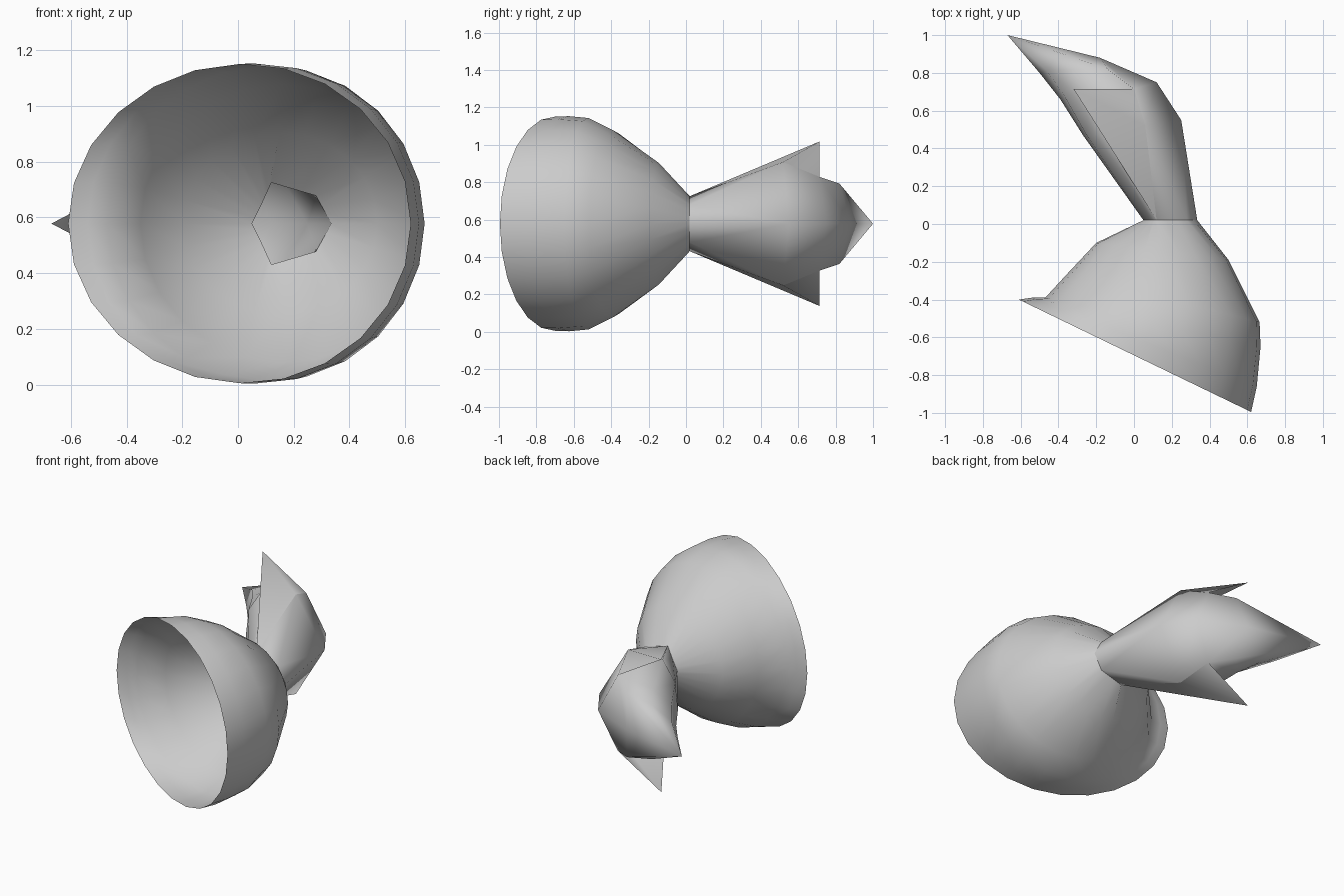
import bpy, bmesh, math

if "Cube" in bpy.data.objects:
    bpy.data.objects.remove(bpy.data.objects["Cube"])

ZC = 0.578  # height of the mirror plane

grey = bpy.data.materials.new("plain grey")
grey.diffuse_color = (0.6, 0.6, 0.6, 1)
grey.use_nodes = True
grey.node_tree.nodes["Principled BSDF"].inputs["Base Color"].default_value = grey.diffuse_color


def finish(name, bm, angle):
    bmesh.ops.remove_doubles(bm, verts=bm.verts, dist=0.0005)
    bmesh.ops.recalc_face_normals(bm, faces=bm.faces)
    me = bpy.data.meshes.new(name)
    bm.to_mesh(me)
    bm.free()
    me.materials.append(grey)
    ob = bpy.data.objects.new(name, me)
    bpy.context.collection.objects.link(ob)
    bpy.ops.object.select_all(action='DESELECT')
    ob.select_set(True)
    bpy.context.view_layer.objects.active = ob
    bpy.ops.object.shade_smooth_by_angle(angle=math.radians(angle))
    return ob


# Neck outline, left over the top to the right, shared by cup and pod
neck = [(0.05, 0.02, 0), (0.085, 0.02, 0.07), (0.12, 0.02, 0.147),
        (0.28, 0.02, 0.10), (0.335, 0.02, 0)]

# Open slanted cup: oval rings given by left point, right point and half height
N = 24
cup_rings = [
    ((-0.61, -0.40), (0.62, -0.995), 0.573),
    ((-0.54, -0.39), (0.65, -0.86), 0.575),
    ((-0.47, -0.39), (0.67, -0.65), 0.565),
    ((-0.35, -0.26), (0.665, -0.52), 0.50),
    ((-0.20, -0.10), (0.50, -0.19), 0.325),
]
bm = bmesh.new()
rings = []
for (lx, ly), (rx, ry), h in cup_rings:
    ring = []
    for i in range(N):
        a = 2 * math.pi * i / N
        t = 0.5 + 0.5 * math.cos(a)
        ring.append(bm.verts.new((lx + (rx - lx) * t, ly + (ry - ly) * t,
                                  ZC + h * math.sin(a) * (1 + 0.02 * math.cos(a)))))
    rings.append(ring)
loop = neck[::-1] + [(x, y, -z) for x, y, z in neck[1:4]]
ring = []
for i in range(N):
    p, q = loop[i // 3], loop[(i // 3 + 1) % 8]
    x, y, z = (u + (v - u) * (i % 3) / 3 for u, v in zip(p, q))
    ring.append(bm.verts.new((x, y, ZC + z)))
rings.append(ring)
for r0, r1 in zip(rings, rings[1:]):
    for i in range(N):
        j = (i + 1) % N
        bm.faces.new((r0[i], r0[j], r1[j], r1[i]))
finish("cup", bm, 80)

# Bent pod behind the neck: half rings from left over the top to the right
pod_rings = [
    neck,
    [(-0.27, 0.47, 0), (-0.25, 0.47, 0.17), (-0.16, 0.47, 0.305),
     (0.06, 0.52, 0.33), (0.25, 0.55, 0)],
    [(-0.39, 0.66, 0), (-0.37, 0.68, 0.14), (-0.25, 0.70, 0.22),
     (0.0, 0.715, 0.25), (0.12, 0.75, 0)],
    [(-0.50, 0.80, 0), (-0.46, 0.81, 0.11), (-0.32, 0.82, 0.18),
     (-0.14, 0.82, 0.215), (-0.18, 0.88, 0)],
]
tip = (-0.67, 1.0, 0)
spike = (-0.32, 0.715, 0.44)


def add_half(bm, polys, side):
    for poly in polys:
        bm.faces.new([bm.verts.new((x, y, ZC + side * z)) for x, y, z in poly])


pod = []
for r0, r1 in zip(pod_rings, pod_rings[1:]):
    for i in range(4):
        pod.append((r0[i], r0[i + 1], r1[i + 1], r1[i]))
for i in range(4):
    pod.append((pod_rings[-1][i], pod_rings[-1][i + 1], tip))
bm = bmesh.new()
for side in (1, -1):
    add_half(bm, pod, side)
finish("pod", bm, 100)

# Pointed flaps spreading from the neck over the pod, above and below
shoulder, notch = pod_rings[1][3], pod_rings[2][3]
flap = [(neck[2], shoulder, spike), (shoulder, notch, spike)]
for name, side in (("upper_flap", 1), ("lower_flap", -1)):
    bm = bmesh.new()
    add_half(bm, flap, side)
    finish(name, bm, 80)
